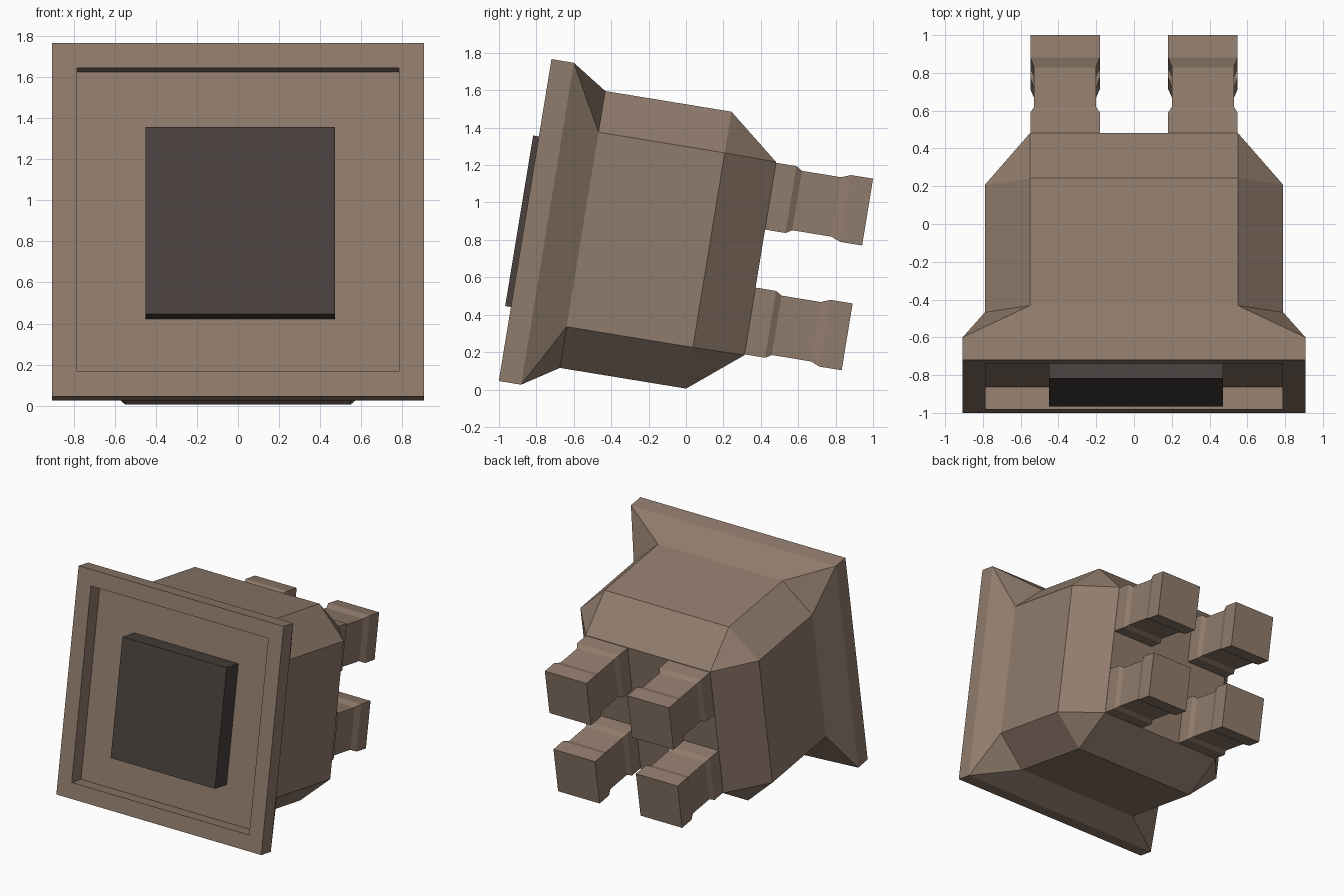
import bpy, bmesh, math
from mathutils import Matrix

if "Cube" in bpy.data.objects:
    bpy.data.objects.remove(bpy.data.objects["Cube"])

# Local frame: y runs back along the tilted axis, z up the plate
TILT = Matrix.Translation((0, -0.86, 0.906)) @ Matrix.Rotation(math.radians(-9.3), 4, 'X')


def material(name, color):
    m = bpy.data.materials.new(name)
    m.diffuse_color = (*color, 1)
    m.use_nodes = True
    m.node_tree.nodes["Principled BSDF"].inputs["Base Color"].default_value = m.diffuse_color
    return m


brown = material("brown", (0.28, 0.20, 0.15))
dark = material("dark", (0.068, 0.053, 0.048))


def ring(y, w, h, cut_w=0.0, cut_h=0.0, cx=0.0, cz=0.0):
    """Rectangle (half sizes w, h) with optional cut corners, as 8 points."""
    a, b = w - cut_w, h - cut_h
    pts = [(a, -h), (w, -b), (w, b), (a, h), (-a, h), (-w, b), (-w, -b), (-a, -h)]
    return [(cx + x, y, cz + z) for x, z in pts]


def loft(name, rings, mat):
    bm = bmesh.new()
    loops = [[bm.verts.new(p) for p in r] for r in rings]
    for r, s in zip(loops, loops[1:]):
        for i in range(8):
            j = (i + 1) % 8
            bm.faces.new((r[i], r[j], s[j], s[i]))
    bm.faces.new(loops[0])
    bm.faces.new(loops[-1])
    bmesh.ops.remove_doubles(bm, verts=bm.verts, dist=1e-4)
    bmesh.ops.recalc_face_normals(bm, faces=bm.faces)
    bm.transform(TILT)
    me = bpy.data.meshes.new(name)
    bm.to_mesh(me)
    bm.free()
    me.materials.append(mat)
    ob = bpy.data.objects.new(name, me)
    bpy.context.collection.objects.link(ob)
    return ob


# Housing: recessed front plate, octagonal body, tapered rear
loft("housing", [
    ring(0.12, 0.785, 0.75),
    ring(0.0, 0.785, 0.75),
    ring(0.0, 0.907, 0.872),
    ring(0.121, 0.907, 0.872),
    ring(0.311, 0.79, 0.75, 0.24, 0.223),
    ring(0.995, 0.79, 0.75, 0.24, 0.223),
    ring(1.274, 0.55, 0.523),
], brown)

# Dark block set into the front recess
loft("front_panel", [ring(y, 0.461, 0.462, cx=0.011, cz=-0.009) for y in (-0.031, 0.13)], dark)

# Four waisted prongs at the rear
PROFILE = [(1.26, 0), (1.385, 0), (1.418, 0.02), (1.63, 0.02), (1.68, 0), (1.80, 0)]
for sx, side in ((-1, "left"), (1, "right")):
    for sz, level in ((-1, "lower"), (1, "upper")):
        loft(f"{level}_{side}_prong",
             [ring(y, 0.184 - d, 0.181 - d, cx=sx * 0.365, cz=sz * 0.338) for y, d in PROFILE],
             brown)
